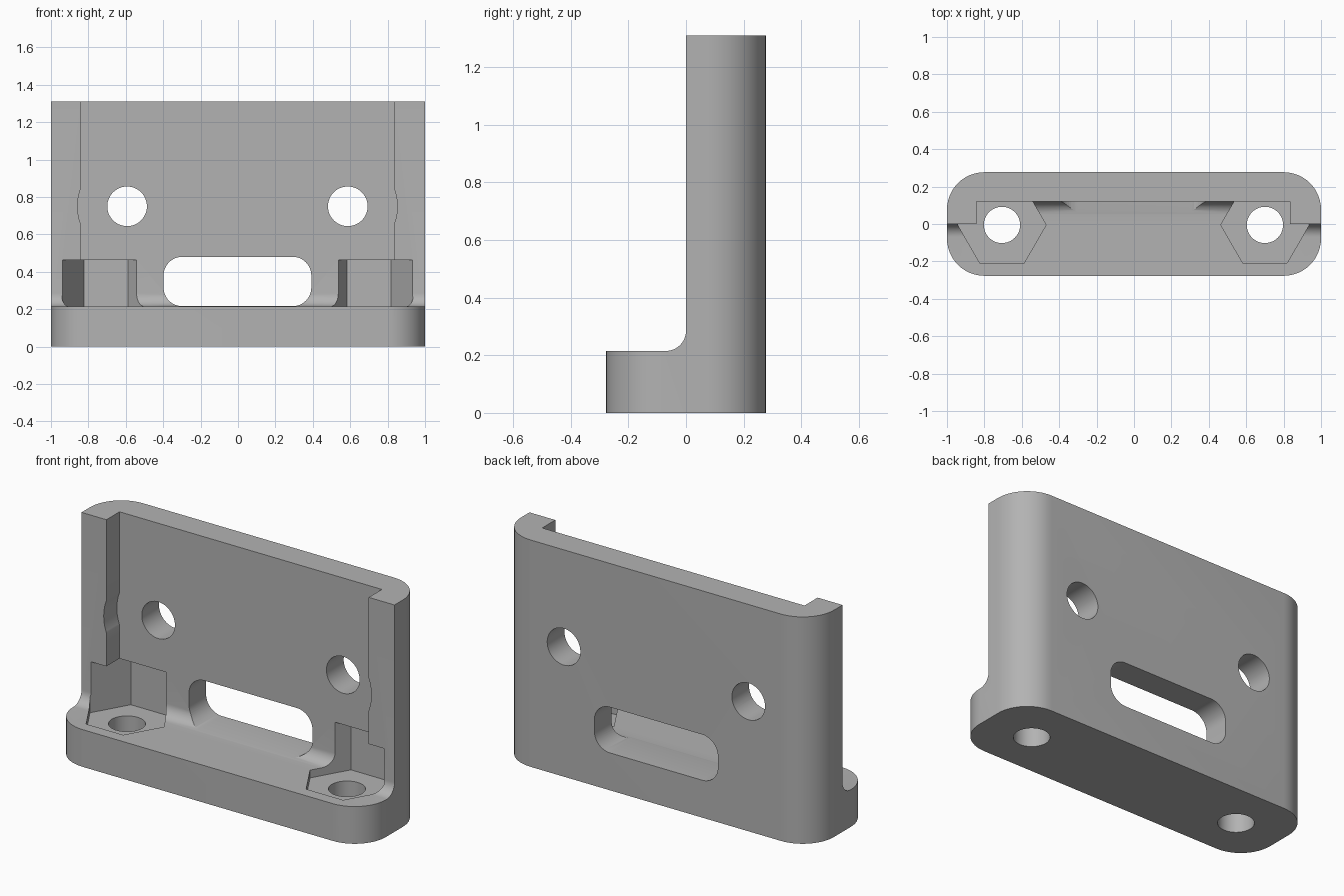
import bpy, bmesh, math
from mathutils import Vector

cube = bpy.data.objects.get("Cube")
if cube:
    bpy.data.objects.remove(cube)

# Main sizes
BASE_TOP, HEIGHT, HALF_DEPTH = 0.215, 1.31, 0.277
SHIFT = -0.003

grey = bpy.data.materials.new("plain grey")
grey.use_nodes = True
grey.diffuse_color = (0.45, 0.45, 0.45, 1)
grey.node_tree.nodes["Principled BSDF"].inputs["Base Color"].default_value = (0.45, 0.45, 0.45, 1)


def arc(cx, cy, r, start, end, steps=12):
    """Points along an arc, angles in degrees."""
    angles = [math.radians(start + (end - start) * i / steps) for i in range(steps + 1)]
    return [(cx + r * math.cos(a), cy + r * math.sin(a)) for a in angles]


def rounded_rect(x0, x1, y0, y1, r):
    return (arc(x1 - r, y1 - r, r, 0, 90) + arc(x0 + r, y1 - r, r, 90, 180)
            + arc(x0 + r, y0 + r, r, 180, 270) + arc(x1 - r, y0 + r, r, 270, 360))


def polygon(cx, cy, r, sides):
    return arc(cx, cy, r, 0, 360, sides)[:-1]


def extrude(name, outline, axis, start, end):
    """Solid from a flat outline, pushed along one axis."""
    place = {"x": lambda a, b, c: (c, a, b),
             "y": lambda a, b, c: (a, c, b),
             "z": lambda a, b, c: (a, b, c)}[axis]
    bm = bmesh.new()
    face = bm.faces.new([bm.verts.new(place(a, b, start)) for a, b in outline])
    grown = bmesh.ops.extrude_face_region(bm, geom=[face])
    verts = [v for v in grown["geom"] if isinstance(v, bmesh.types.BMVert)]
    bmesh.ops.translate(bm, verts=verts, vec=Vector(place(0, 0, end - start)))
    bmesh.ops.recalc_face_normals(bm, faces=bm.faces)
    mesh = bpy.data.meshes.new(name)
    bm.to_mesh(mesh)
    bm.free()
    mesh.materials.append(grey)
    obj = bpy.data.objects.new(name, mesh)
    bpy.context.collection.objects.link(obj)
    return obj


def carve(outline, axis, start, end):
    """Cut an extruded outline out of the bracket."""
    cutter = extrude("cutter", outline, axis, start, end)
    cutter.hide_render = True
    mod = bracket.modifiers.new("cut", "BOOLEAN")
    mod.operation, mod.solver, mod.object = "DIFFERENCE", "EXACT", cutter
    bpy.context.view_layer.objects.active = bracket
    bpy.ops.object.modifier_apply(modifier=mod.name)
    bpy.data.objects.remove(cutter)


def step_profile(back, r=0.07):
    """Space above the base, with a fillet where it meets the wall."""
    return ([(-0.5, 1.5), (-0.5, BASE_TOP)]
            + arc(back - r, BASE_TOP + r, r, -90, 0) + [(back, 1.5)])


# Rounded block
bracket = extrude("mounting_bracket",
                  rounded_rect(-1, 1, -HALF_DEPTH, HALF_DEPTH, 0.2), "z", 0, HEIGHT)

# Front step, then the deeper channel between the side flanges
carve(step_profile(0), "x", -1.2, 1.2)
carve(step_profile(0.12), "x", SHIFT - 0.838, SHIFT + 0.838)

# Slot through the wall
carve(rounded_rect(SHIFT - 0.395, SHIFT + 0.395, BASE_TOP + 0.001, 0.48, 0.1), "y", 0.02, 0.5)

for side in (-1, 1):
    wall_x, base_x = SHIFT + side * 0.59, SHIFT + side * 0.703
    # Wall hole and the round clearance that nicks the flange
    carve(polygon(wall_x, 0.75, 0.265, 96), "y", -0.4, 0.12)
    carve(polygon(wall_x, 0.75, 0.106, 48), "y", -0.4, 0.5)
    # Hexagonal nut pocket and the hole below it
    carve(polygon(base_x, -0.005, 0.236, 6), "z", 0.17, 0.463)
    carve(polygon(base_x, -0.005, 0.097, 48), "z", -0.1, 0.3)

# Smooth rounds, sharp edges
bpy.ops.object.select_all(action="DESELECT")
bracket.select_set(True)
bpy.context.view_layer.objects.active = bracket
bpy.ops.object.shade_smooth_by_angle(angle=math.radians(25))
